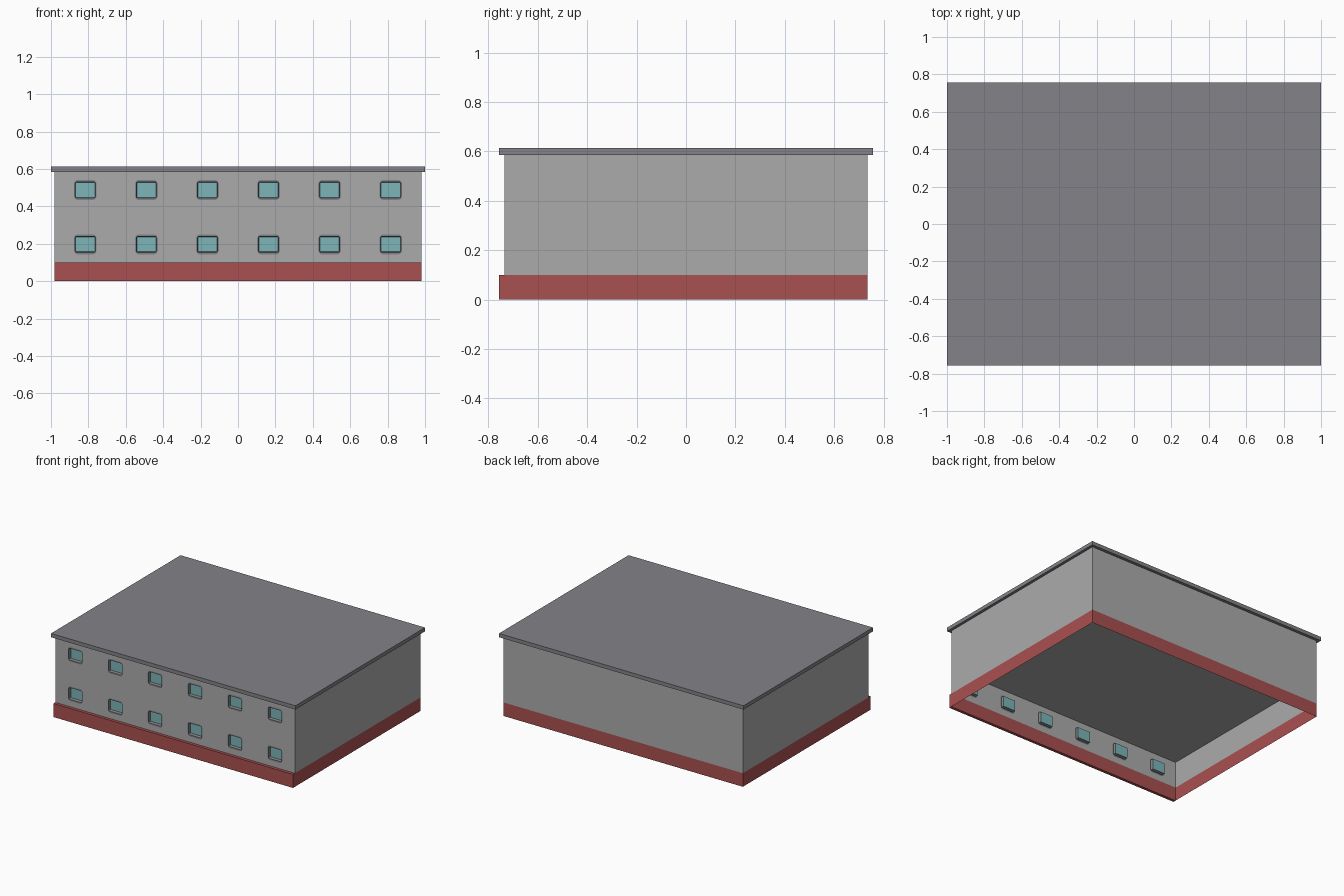
import bpy
import math

if "Cube" in bpy.data.objects:
    bpy.data.objects.remove(bpy.data.objects["Cube"])

# overall sizes
WX, WY = 0.98, 0.735          # wall half extents
RX, RY = 1.0, 0.757           # roof half extents
PLINTH, FLOOR, TOP, ROOF = 0.10, 0.295, 0.585, 0.613
CELL = 2 * WX / 6


def material(name, rgb):
    m = bpy.data.materials.new(name)
    m.diffuse_color = (*rgb, 1)
    m.use_nodes = True
    m.node_tree.nodes["Principled BSDF"].inputs["Base Color"].default_value = m.diffuse_color
    return m


WALL = material("wall grey", (0.41, 0.41, 0.41))
DARK = material("roof grey", (0.23, 0.23, 0.25))
RED = material("base red", (0.40, 0.08, 0.08))
GLASS = material("window teal", (0.20, 0.46, 0.48))


class Part:
    """Collects faces for one object."""

    def __init__(self, name, mat):
        self.name, self.mat, self.v, self.f = name, mat, [], []

    def face(self, *pts):
        n = len(self.v)
        self.v += pts
        self.f.append(list(range(n, n + len(pts))))

    def bridge(self, a, b):
        for i in range(len(a)):
            j = (i + 1) % len(a)
            self.face(a[i], a[j], b[j], b[i])

    def build(self):
        me = bpy.data.meshes.new(self.name)
        me.from_pydata(self.v, [], self.f)
        me.materials.append(self.mat)
        bpy.context.collection.objects.link(bpy.data.objects.new(self.name, me))


def rect(x, y, z0, z1=None):
    return [(-x, -y, z0), (x, -y, z0), (x, y, z0), (-x, y, z0)]


def box(part, x0, x1, y0, y1, z0, z1):
    low = [(x0, y0, z0), (x1, y0, z0), (x1, y1, z0), (x0, y1, z0)]
    high = [(x, y, z1) for x, y, _ in low]
    part.bridge(low, high)
    part.face(*high)
    part.face(*reversed(low))


def shell(part, z0, z1):
    """Right, back and left sides as a thin shell."""
    a, b = rect(WX, WY, z0), rect(WX, WY, z1)
    for i in (1, 2, 3):
        j = (i + 1) % 4
        part.face(a[i], a[j], b[j], b[i])


def ring(cx, cz, hx, hz, r, y):
    """Rounded rectangle, counter-clockwise from the lower left corner."""
    pts = []
    for k, (sx, sz) in enumerate(((-1, -1), (1, -1), (1, 1), (-1, 1))):
        for s in range(3):
            a = math.pi + k * math.pi / 2 + s * math.pi / 4
            pts.append((cx + sx * (hx - r) + r * math.cos(a), y,
                        cz + sz * (hz - r) + r * math.sin(a)))
    return pts


# side and back walls
walls = Part("walls", WALL)
shell(walls, PLINTH, TOP)
walls.build()

# front wall with window openings, frames and recessed panes
front = Part("front_wall", WALL)
frames = Part("window_frames", DARK)
panes = Part("window_panes", GLASS)
for z0, z1, cz in ((PLINTH, FLOOR, 0.197), (FLOOR, TOP, 0.488)):
    for i in range(6):
        x0 = -WX + i * CELL
        x1, cx = x0 + CELL, x0 + CELL / 2
        corner = [(x0, -WY, z0), (x1, -WY, z0), (x1, -WY, z1), (x0, -WY, z1)]
        hole = ring(cx, cz, 0.061, 0.054, 0.02, -WY)
        for k in range(4):
            p, n = hole[3 * k:3 * k + 3], hole[(3 * k + 3) % 12]
            front.face(corner[k], p[1], p[0])
            front.face(corner[k], p[2], p[1])
            front.face(corner[k], corner[(k + 1) % 4], n, p[2])
        lip = ring(cx, cz, 0.054, 0.043, 0.008, -WY)
        back = ring(cx, cz, 0.051, 0.039, 0.002, -WY + 0.02)
        frames.bridge(hole, lip)
        frames.bridge(lip, back)
        panes.face(*back)
for p in (front, frames, panes):
    p.build()

# floor between the two storeys, seen from the open underside
floor = Part("upper_floor", WALL)
floor.face(*reversed(rect(WX, WY, FLOOR)))
floor.build()

# red base band, with a projecting ledge along the front
base = Part("base_band", RED)
shell(base, 0, PLINTH)
box(base, -WX, WX, -RY, -WY, 0, PLINTH)
base.build()

# overhanging flat roof slab
roof = Part("roof", DARK)
box(roof, -RX, RX, -RY, RY, TOP, ROOF)
roof.build()
